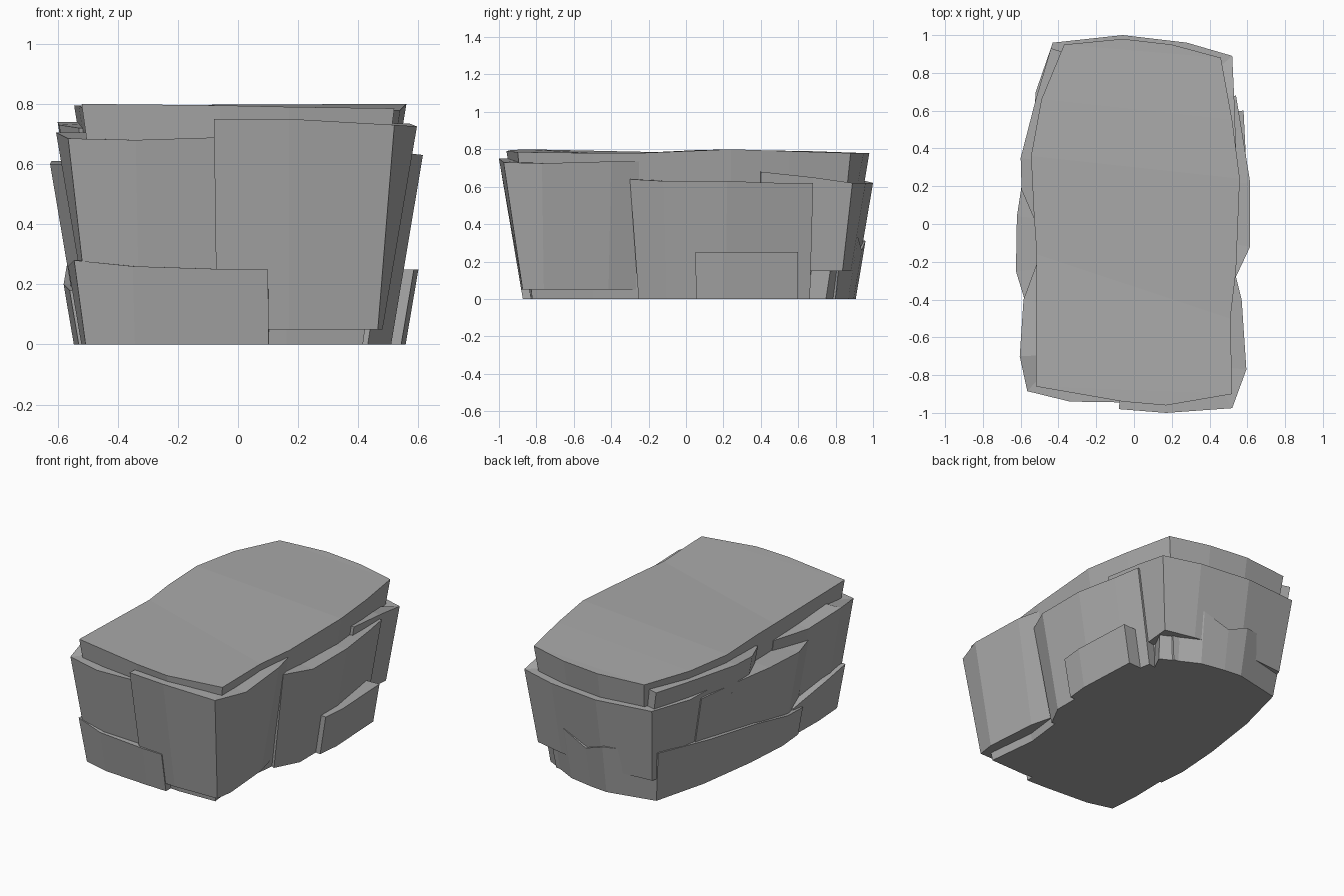
import bpy
import bmesh
from mathutils import Vector

SLOPE = 0.17   # how far the walls lean in per unit of height
DEPTH = 0.2    # how deep each plate is buried in the core

cube = bpy.data.objects.get("Cube")
if cube:
    bpy.data.objects.remove(cube, do_unlink=True)

stone = bpy.data.materials.new("grey_stone")
stone.use_nodes = True
stone.diffuse_color = (0.4, 0.4, 0.4, 1)
stone.node_tree.nodes["Principled BSDF"].inputs["Base Color"].default_value = (0.4, 0.4, 0.4, 1)


def outward(points, closed=False):
    """Horizontal outward direction at every point of a plan line."""
    n, result = len(points), []
    for i, p in enumerate(points):
        a = points[i - 1] if (i or closed) else p
        b = points[(i + 1) % n] if (i < n - 1 or closed) else p
        d = Vector((b[1] - a[1], a[0] - b[0], 0)).normalized()
        result.append(d if d.x * p[0] + d.y * p[1] > 0 else -d)
    return result


def finish(name, bm):
    bmesh.ops.recalc_face_normals(bm, faces=bm.faces)
    mesh = bpy.data.meshes.new(name)
    bm.to_mesh(mesh)
    bm.free()
    mesh.materials.append(stone)
    obj = bpy.data.objects.new(name, mesh)
    bpy.context.collection.objects.link(obj)


def skin(bm, rings):
    """Join neighbouring closed rings with quads."""
    for lower, upper in zip(rings, rings[1:]):
        for i in range(len(lower)):
            j = (i + 1) % len(lower)
            bm.faces.new((lower[i], lower[j], upper[j], upper[i]))


def plate(name, rim, bottom):
    """Leaning stone plate following a rim of (x, y, z) points down to a height."""
    bm = bmesh.new()
    rings = []
    for p, d in zip(rim, outward(rim)):
        top = Vector(p)
        low = top - d * SLOPE * (top.z - bottom)
        low.z = bottom
        rings.append([bm.verts.new(v) for v in (top, low, low - d * DEPTH, top - d * DEPTH)])
    skin(bm, rings)
    bm.faces.new(rings[0])
    bm.faces.new(rings[-1])
    finish(name, bm)


# Core: top outline with a gentle saddle, leaning in to the base
outline = [(-.52, -.86, .8), (-.06, -.94, .795), (.17, -.96, .79), (.52, -.90, .785),
           (.51, -.5, .78), (.54, -.25, .78), (.56, .24, .8), (.52, .55, .79),
           (.46, .88, .78), (.2, .95, .78), (-.06, .98, .78), (-.37, .95, .78),
           (-.49, .66, .79), (-.545, .36, .795), (-.53, .05, .795), (-.515, -.16, .785)]
bm = bmesh.new()
upper = [bm.verts.new(p) for p in outline]
lower = [bm.verts.new((p[0] - d.x * .13, p[1] - d.y * .13, 0))
         for p, d in zip(outline, outward(outline, True))]
skin(bm, [lower, upper])
bm.faces.new(lower)
# Top surface as strips across the width, pairing both sides
left = [upper[0]] + upper[:10:-1]
right = upper[3:9]
for i in range(5):
    bm.faces.new((left[i], right[i], right[i + 1], left[i + 1]))
bm.faces.new(upper[:4])
bm.faces.new(upper[8:12])
finish("core", bm)

# Front plates
plate("front_corner_plate", [(-.08, -.98, .75), (.17, -1, .75), (.52, -.975, .73),
                             (.595, -.77, .725), (.57, -.4, .735), (.53, -.24, .735)], .05)
plate("front_upper_plate", [(-.02, -.945, .69), (-.34, -.94, .68), (-.565, -.885, .685),
                            (-.605, -.7, .705), (-.585, -.4, .68), (-.5, -.17, .67)], .2)
plate("front_foot", [(.1, -.915, .25), (-.04, -.91, .25), (-.35, -.89, .26), (-.545, -.83, .28),
                     (-.565, -.6, .26), (-.55, -.3, .2)], 0)

# Plates on the +x side
plate("side_plate", [(.53, -.3, .64), (.615, -.12, .63), (.615, .22, .63),
                     (.57, .5, .62), (.54, .68, .62)], 0)
plate("side_foot", [(.585, .05, .25), (.6, .2, .25), (.58, .6, .25)], 0)

# Plates wrapping the back and the -x side
plate("back_plate", [(.54, .4, .68), (.53, .68, .65), (.52, .89, .62), (.28, .96, .62),
                     (-.06, 1, .62), (-.43, .96, .63), (-.52, .7, .63), (-.54, .45, .64)], .15)
plate("back_foot", [(.46, .8, .34), (.22, .92, .33), (.05, .94, .26), (-.08, .96, .31),
                    (-.42, .88, .33), (-.52, .5, .3), (-.57, .1, .26),
                    (-.58, -.2, .2), (-.56, -.38, .18)], 0)
plate("opposite_side_plate", [(-.57, -.43, .6), (-.625, -.25, .6), (-.62, .04, .61),
                              (-.58, .3, .61), (-.53, .6, .6)], .15)
plate("upper_ledge", [(-.44, .93, .74), (-.52, .66, .74), (-.6, .35, .74),
                      (-.595, .18, .73), (-.53, .03, .72)], .55)
